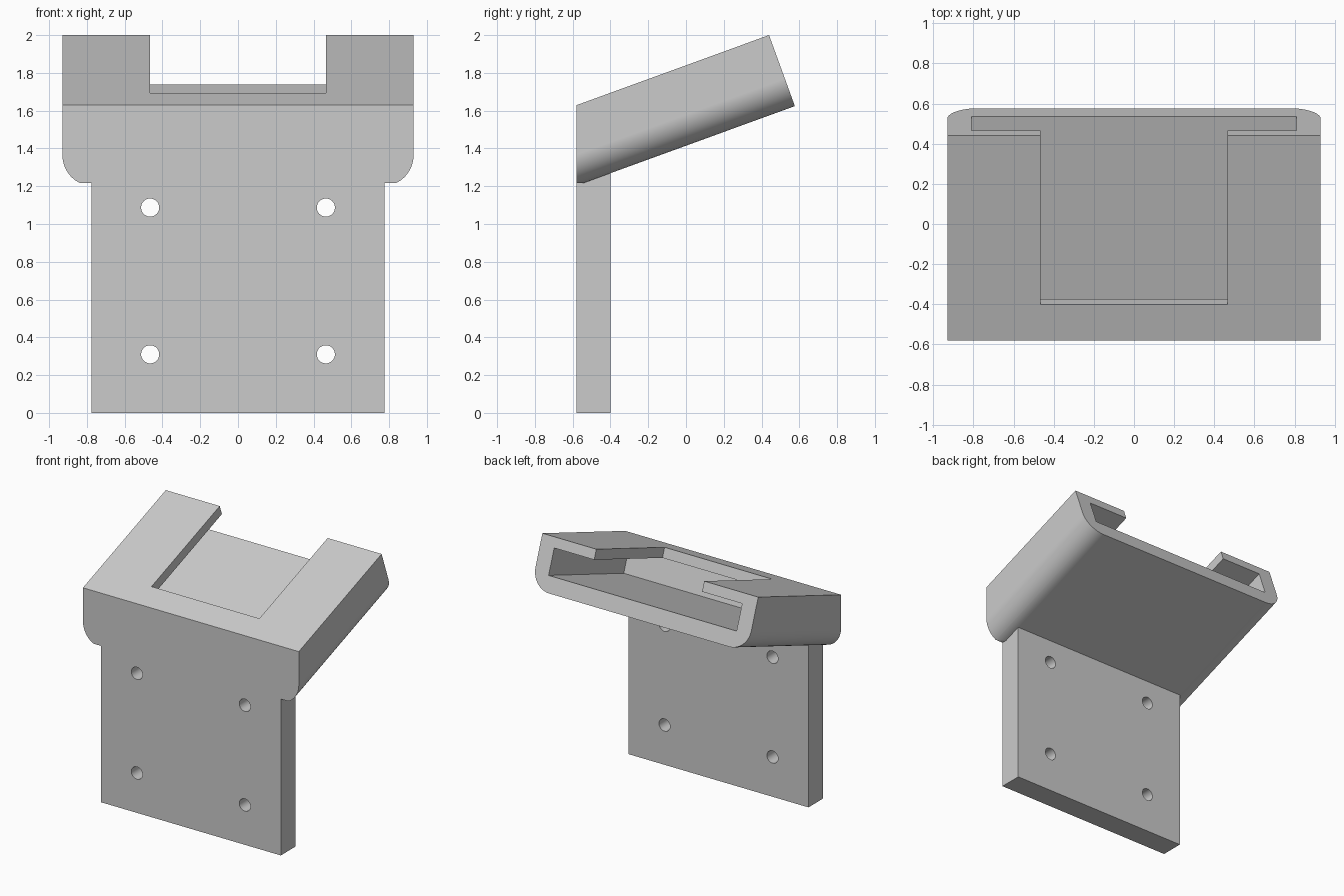
import bpy, bmesh
from math import radians, sin, cos, pi
from mathutils import Matrix, Vector

if "Cube" in bpy.data.objects:
    bpy.data.objects.remove(bpy.data.objects["Cube"], do_unlink=True)

TILT = radians(20)
FRONT = -0.58       # plane of the flat front
LENGTH = 1.085      # length of the sloping top
# Local frame of the holder: y runs up the slope, z is normal to its top
SLOPE = Matrix.Translation((0, FRONT, 1.629)) @ Matrix.Rotation(TILT, 4, 'X')

grey = bpy.data.materials.new("light grey")
grey.use_nodes = True
grey.diffuse_color = (0.6, 0.6, 0.6, 1)
grey.node_tree.nodes["Principled BSDF"].inputs["Base Color"].default_value = (0.6, 0.6, 0.6, 1)


def finish(name, bm):
    bmesh.ops.recalc_face_normals(bm, faces=bm.faces)
    mesh = bpy.data.meshes.new(name)
    bm.to_mesh(mesh)
    bm.free()
    mesh.materials.append(grey)
    ob = bpy.data.objects.new(name, mesh)
    bpy.context.collection.objects.link(ob)
    return ob


def box(name, lo, hi, matrix=Matrix()):
    lo, hi = Vector(lo), Vector(hi)
    bm = bmesh.new()
    bmesh.ops.create_cube(bm, size=1, matrix=matrix @ Matrix.Translation((lo + hi) / 2)
                          @ Matrix.Diagonal((*(hi - lo), 1)))
    return finish(name, bm)


def combine(target, other, operation):
    mod = target.modifiers.new(operation, 'BOOLEAN')
    mod.operation, mod.object, mod.solver = operation, other, 'EXACT'
    bpy.context.view_layer.objects.active = target
    bpy.ops.object.modifier_apply(modifier=mod.name)
    bpy.data.objects.remove(other, do_unlink=True)


# Sloping holder: cross-section with rounded lower corners, drawn along the slope
half, depth, radius, steps = 0.93, 0.4, 0.155, 16
arc = [(half - radius + radius * cos(a), -depth + radius - radius * sin(a))
       for a in (i * pi / 2 / steps for i in range(steps + 1))]
section = [(half, 0)] + arc
section += [(-x, z) for x, z in reversed(section)]
bm = bmesh.new()
face = bm.faces.new([bm.verts.new(SLOPE @ Vector((x, LENGTH, z))) for x, z in section])
new = bmesh.ops.extrude_face_region(bm, geom=[face])["geom"]
bmesh.ops.translate(bm, verts=[v for v in new if isinstance(v, bmesh.types.BMVert)],
                    vec=Vector((0, -cos(TILT), -sin(TILT))) * (LENGTH + 0.3))
holder = finish("tilted_holder_bracket", bm)

# Level trim under the front lip
combine(holder, box("lip_cutter", (-2, -2, 0), (2, 0, 1.218)), 'DIFFERENCE')

# Upright mounting plate
combine(holder, box("mounting_plate", (-0.775, -0.8, 0), (0.775, -0.4, 1.3)), 'UNION')

# Flat front
combine(holder, box("front_cutter", (-2, -2, -1), (2, FRONT, 3)), 'DIFFERENCE')

# Pocket open at the back end, and the window in its top
combine(holder, box("pocket_cutter", (-0.81, 0.1, -0.277), (0.81, 1.5, -0.077), SLOPE), 'DIFFERENCE')
combine(holder, box("window_cutter", (-0.465, 0.191, -0.15), (0.465, 1.5, 0.3), SLOPE), 'DIFFERENCE')

# Four screw holes
for x in (-0.465, 0.465):
    for z in (0.31, 1.087):
        bm = bmesh.new()
        bmesh.ops.create_cone(bm, cap_ends=True, segments=32, radius1=0.048, radius2=0.048, depth=0.6,
                              matrix=Matrix.Translation((x, -0.5, z)) @ Matrix.Rotation(pi / 2, 4, 'X'))
        combine(holder, finish("hole_cutter", bm), 'DIFFERENCE')

# Smooth shading on the rounded corners and holes only
bpy.ops.object.select_all(action='DESELECT')
holder.select_set(True)
bpy.context.view_layer.objects.active = holder
bpy.ops.object.shade_smooth_by_angle(angle=radians(30))
weighted = holder.modifiers.new("even normals", 'WEIGHTED_NORMAL')
weighted.keep_sharp = True
